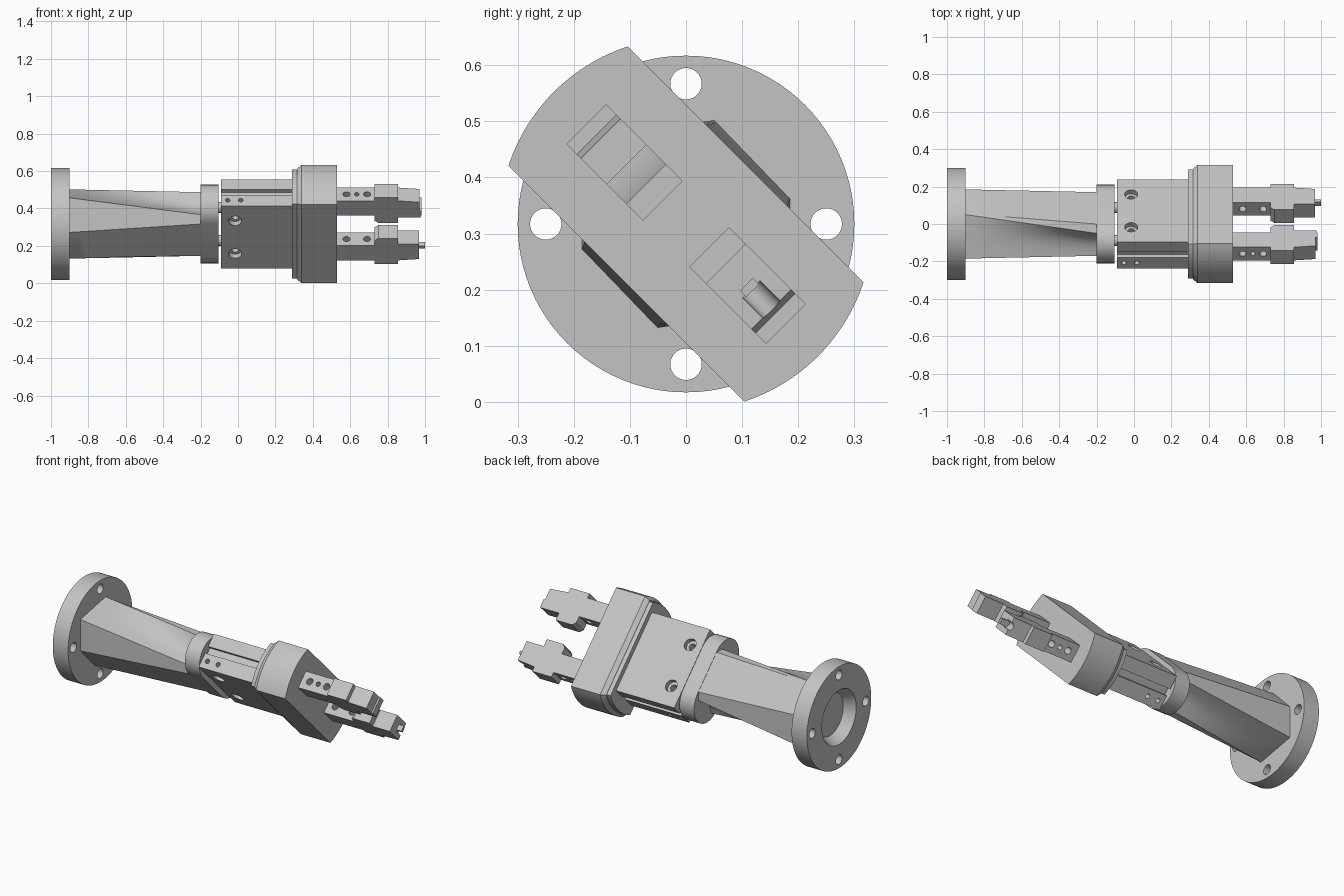
import bpy, bmesh, math
from mathutils import Matrix, Vector

if "Cube" in bpy.data.objects:
    bpy.data.objects.remove(bpy.data.objects["Cube"], do_unlink=True)

grey = bpy.data.materials.new("machined_grey")
grey.use_nodes = True
GREY = (0.55, 0.55, 0.55, 1)
grey.diffuse_color = GREY
grey.node_tree.nodes["Principled BSDF"].inputs["Base Color"].default_value = GREY

# Parts are built along x with the wide direction on y, then rolled into place
TURN = Matrix.Rotation(math.radians(-45), 4, 'X')
ROLL = Matrix.Translation((0, 0, 0.317)) @ TURN


def finish(name, bm):
    bmesh.ops.recalc_face_normals(bm, faces=bm.faces)
    mesh = bpy.data.meshes.new(name)
    bm.to_mesh(mesh)
    bm.free()
    mesh.materials.append(grey)
    obj = bpy.data.objects.new(name, mesh)
    bpy.context.collection.objects.link(obj)
    return obj


def loft(name, sections):
    """Skin a list of (x, outline) sections with closed ends."""
    bm = bmesh.new()
    rings = [[bm.verts.new((x, y, z)) for y, z in pts] for x, pts in sections]
    n = len(rings[0])
    for a, b in zip(rings, rings[1:]):
        for i in range(n):
            j = (i + 1) % n
            bm.faces.new((a[i], a[j], b[j], b[i]))
    bm.faces.new(rings[0])
    bm.faces.new(rings[-1])
    return finish(name, bm)


def circle(r, y=0, z=0, n=32):
    return [(y + r * math.cos(2 * math.pi * i / n), z + r * math.sin(2 * math.pi * i / n))
            for i in range(n)]


def flat_disc(r, half, n=20):
    """Circle outline with its top and bottom cut flat."""
    t = math.asin(half / r)
    side = [-t + 2 * t * i / n for i in range(n + 1)]
    return [(r * math.cos(a + k), r * math.sin(a + k)) for k in (0, math.pi) for a in side]


def stadium(r, centre, n=20):
    return [(s * (centre + r * math.cos(a)), s * r * math.sin(a)) for s in (1, -1)
            for a in [math.pi * (i / n - 0.5) for i in range(n + 1)]]


def rect(y0, y1, z0, z1):
    return [(y0, z0), (y1, z0), (y1, z1), (y0, z1)]


def rod(name, x0, x1, r, y=0, z=0):
    return loft(name, [(x0, circle(r, y, z)), (x1, circle(r, y, z))])


def cross_rod(r, start, end, axis):
    """Cutter cylinder along y or z, from start to end."""
    bm = bmesh.new()
    mid = [(a + b) / 2 for a, b in zip(start, end)]
    depth = sum(abs(b - a) for a, b in zip(start, end))
    turn = Matrix.Rotation(math.pi / 2, 4, 'X') if axis == 'y' else Matrix()
    bmesh.ops.create_cone(bm, cap_ends=True, segments=24, radius1=r, radius2=r,
                          depth=depth, matrix=Matrix.Translation(mid) @ turn)
    return finish("cutter", bm)


def cut(obj, cutters):
    for c in cutters:
        mod = obj.modifiers.new("cut", 'BOOLEAN')
        mod.operation, mod.solver, mod.object = 'DIFFERENCE', 'EXACT', c
        bpy.context.view_layer.objects.active = obj
        bpy.ops.object.modifier_apply(modifier=mod.name)
        bpy.data.objects.remove(c, do_unlink=True)


parts = []

# Mounting flange with four bolt holes and a tapered rear recess
flange = loft("mounting_flange", [(-1, circle(0.3, n=96)), (-0.9, circle(0.3, n=96))])
d = 0.25 / math.sqrt(2)
cut(flange, [rod("cutter", -1.1, -0.8, 0.028, sy * d, sz * d) for sy in (-1, 1) for sz in (-1, 1)])
cut(flange, [loft("cutter", [(-1.02, circle(0.172, n=48)), (-0.94, circle(0.125, n=48))])])
parts.append(flange)


def neck_outline(corner, a, b, c, hollow, n=10):
    """Half outline with a hollowed side from a to b, repeated by a half turn."""
    a, b = Vector(a), Vector(b)
    inward = Vector((1, -1)).normalized() * hollow
    half = [Vector(corner)]
    half += [a.lerp(b, i / n) + inward * math.sin(math.pi * i / n) for i in range(n + 1)]
    half.append(Vector(c))
    rolled = [TURN.inverted() @ Vector((0, p.x, p.y)) for p in half]
    return [(s * p.y, s * p.z) for s in (1, -1) for p in rolled]


# Tapered neck whose sides twist into hollows beside the bolts
base = neck_outline((0.055, 0.18), (0.05, 0.185), (-0.185, 0.14), (-0.185, -0.045), 0)
tip = neck_outline((0, 0.17), (-0.05, 0.17), (-0.17, 0.05), (-0.17, 0), 0.03)
STEPS = 14
parts.append(loft("tapered_neck", [
    (-0.9 + 0.7 * k / STEPS,
     [Vector(p).lerp(Vector(q), k / STEPS) for p, q in zip(base, tip)])
    for k in range(STEPS + 1)]))

# Coupling plate with round ends and the two bolts joining it to the body
plate = stadium(0.122, 0.125)
parts.append(loft("coupling_plate", [(-0.2, plate), (-0.105, plate)]))
for s, side in ((-1, "right"), (1, "left")):
    parts.append(rod("joining_bolt_" + side, -0.115, -0.08, 0.03, s * 0.125))

# Gripper body: side slots, small side ports, counterbored mounting holes
box = rect(-0.237, 0.237, -0.1, 0.1)
body = loft("gripper_body", [(-0.09, box), (0.295, box)])
for s in (-1, 1):
    slot = rect(s * 0.215, s * 0.26, -0.016, 0.024)
    cut(body, [loft("cutter", [(-0.12, slot), (0.29, slot)])])
    cut(body, [cross_rod(0.013, (x, s * 0.19, -0.057), (x, s * 0.26, -0.057), 'y')
               for x in (-0.055, 0.015)])
    y = s * 0.124
    cut(body, [cross_rod(0.035, (-0.015, y, k * 0.07), (-0.015, y, k * 0.13), 'z') for k in (-1, 1)])
    cut(body, [cross_rod(0.019, (-0.015, y, -0.15), (-0.015, y, 0.15), 'z')])
parts.append(body)

# Stepped collar and wide jaw head
collar = flat_disc(0.31, 0.13)
parts.append(loft("head_collar", [(0.29, collar), (0.32, collar)]))
head = flat_disc(0.333, 0.15)
parts.append(loft("jaw_head", [(0.315, flat_disc(0.315, 0.132)), (0.34, head), (0.53, head)]))

# Jaw fingers from one side outline, mirrored across the axis
outline = [(0.51, 0.113), (0.73, 0.113), (0.73, 0.075), (0.75, 0.058), (0.855, 0.058),
           (0.855, 0.1), (0.975, 0.1), (0.98, 0.115), (0.98, 0.15), (0.97, 0.15), (0.97, 0.215),
           (0.855, 0.225), (0.855, 0.252), (0.73, 0.252), (0.73, 0.225), (0.51, 0.225)]
for s, side, reach in ((-1, "right", 0.98), (1, "left", 0.967)):
    bm = bmesh.new()
    face = bm.faces.new([bm.verts.new((min(x, reach), s * y, -0.05)) for x, y in outline])
    new = bmesh.ops.extrude_face_region(bm, geom=[face])["geom"]
    bmesh.ops.translate(bm, vec=(0, 0, 0.1), verts=[v for v in new if isinstance(v, bmesh.types.BMVert)])
    bmesh.ops.remove_doubles(bm, verts=bm.verts, dist=0.0005)
    finger = finish("jaw_finger_" + side, bm)
    cut(finger, [cross_rod(0.019, (x, s * 0.08, 0), (x, s * 0.25, 0), 'y') for x in (0.58, 0.69)])
    cut(finger, [cross_rod(0.013, (0.635, s * 0.18, 0), (0.635, s * 0.25, 0), 'y')])
    parts.append(finger)

# Rounded groove and small tongue on the tip of the left finger
cut(finger, [cross_rod(0.022, (0.967, 0.165, 0), (0.967, 0.23, 0), 'y')])
tongue = rect(0.152, 0.168, -0.016, 0.016)
parts.append(loft("tip_tongue", [(0.94, tongue), (1.0, tongue)]))

# Roll every part into place and smooth the round surfaces
for obj in parts:
    obj.data.transform(ROLL)
    bpy.ops.object.select_all(action='DESELECT')
    obj.select_set(True)
    bpy.context.view_layer.objects.active = obj
    bpy.ops.object.shade_smooth_by_angle(angle=math.radians(20))
